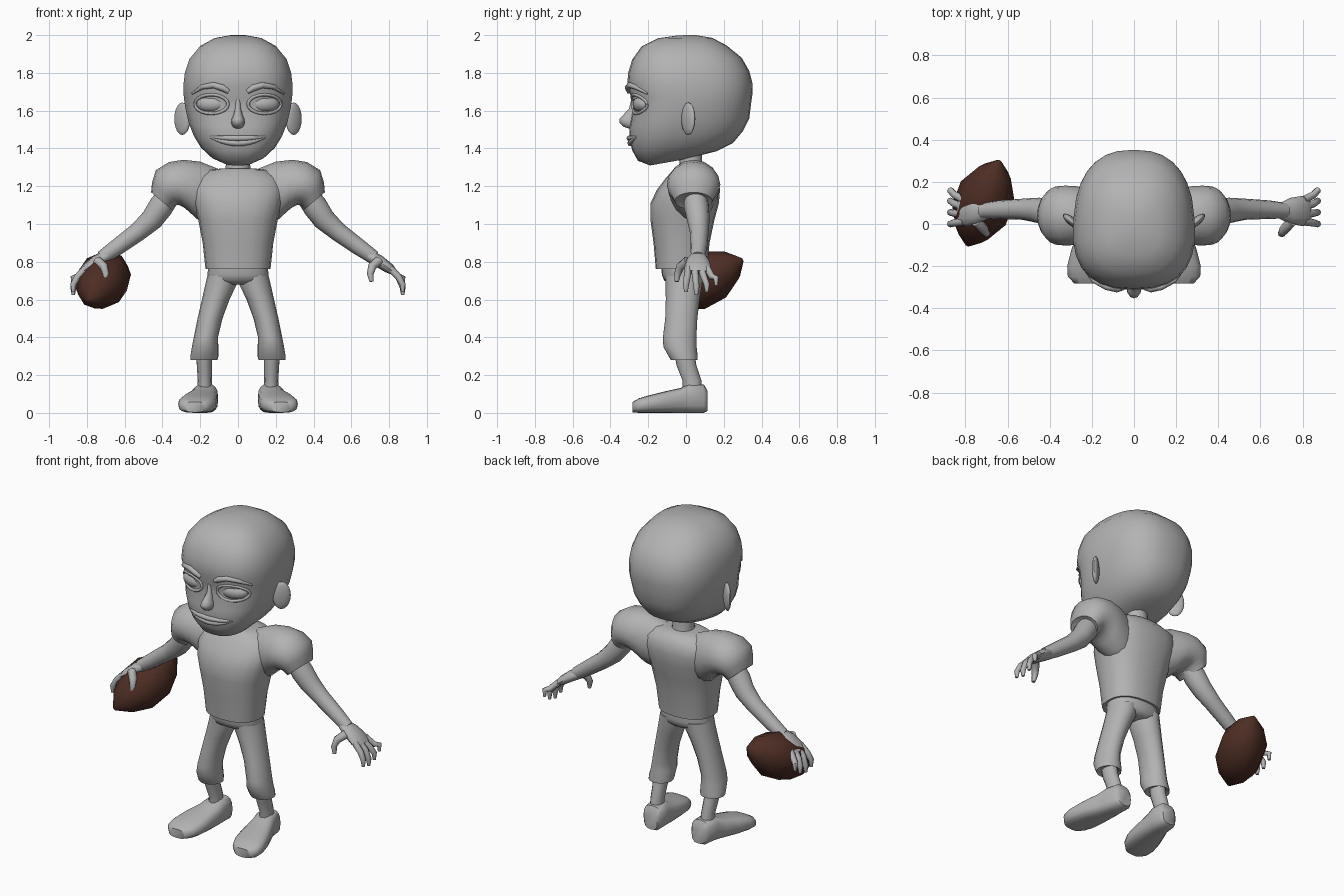
import bpy, bmesh, math
from mathutils import Vector, Matrix
from mathutils.bvhtree import BVHTree


def material(name, rgb):
    m = bpy.data.materials.new(name)
    m.diffuse_color = (*rgb, 1)
    return m


GREY = material("plain grey", (0.45, 0.45, 0.45))
BROWN = material("dark brown", (0.075, 0.027, 0.018))


def finish(bm, name, mat, sharp=50):
    bmesh.ops.recalc_face_normals(bm, faces=bm.faces)
    me = bpy.data.meshes.new(name)
    bm.to_mesh(me)
    bm.free()
    me.materials.append(mat)
    me.shade_smooth()
    me.set_sharp_from_angle(angle=math.radians(sharp))
    ob = bpy.data.objects.new(name, me)
    bpy.context.collection.objects.link(ob)
    return ob


def loft(name, rings, n=16, power=2.0, skew=0.0, s=1, mat=GREY, sharp=50):
    """Skin over rings (a, b, side): a-b is one diameter, side the other half axis."""
    bm = bmesh.new()
    loops = []
    for a, b, side in rings:
        a, b, side = Vector(a), Vector(b), Vector(side)
        loop = []
        for i in range(n):
            t = 2 * math.pi * i / n
            c, d = (math.copysign(abs(f) ** (2 / power), f) for f in (math.cos(t), math.sin(t)))
            p = (a + b) / 2 + (a - b) / 2 * c + side * d * (1 + skew * c)
            loop.append(bm.verts.new((p.x * s, p.y, p.z)))
        loops.append(loop)
    for p, q in zip(loops, loops[1:]):
        for i in range(n):
            j = (i + 1) % n
            bm.faces.new((p[i], p[j], q[j], q[i]))
    bm.faces.new(loops[0])
    bm.faces.new(loops[-1])
    return finish(bm, name, mat, sharp)


def upright(rows, cx=0.0):
    """Rings from rows (z, front y, back y, half width[, centre x])."""
    out = []
    for z, f, b, w, *c in rows:
        x = c[0] if c else cx
        out.append(((x, f, z), (x, b, z), (w, 0, 0)))
    return out


def tube(name, pts, radii, n=8, s=1, mat=GREY, ref=(0, 1, 0)):
    pts = [Vector(p) for p in pts]
    rings = []
    for i, p in enumerate(pts):
        t = (pts[min(i + 1, len(pts) - 1)] - pts[max(i - 1, 0)]).normalized()
        u = t.cross(Vector(ref)).normalized()
        w = t.cross(u).normalized()
        rings.append((p + u * radii[i], p - u * radii[i], w * radii[i]))
    return loft(name, rings, n, s=s, mat=mat, sharp=70)


def ellipsoid(name, centre, radii, turn=0.0):
    bm = bmesh.new()
    bmesh.ops.create_uvsphere(bm, u_segments=16, v_segments=10, radius=1)
    bm.transform(Matrix.Translation(centre) @ Matrix.Rotation(turn, 4, 'Z')
                 @ Matrix.Diagonal((*radii, 1)))
    return finish(bm, name, GREY)


# Head: rings tilt up towards the back along the jaw
head_rows = [  # front y, front z, back y, back z, half width
    (-0.19, 1.31, -0.02, 1.34, 0.07), (-0.255, 1.335, 0.16, 1.385, 0.14),
    (-0.285, 1.39, 0.25, 1.43, 0.195), (-0.30, 1.45, 0.30, 1.49, 0.232),
    (-0.298, 1.52, 0.335, 1.56, 0.26), (-0.283, 1.60, 0.345, 1.64, 0.278),
    (-0.287, 1.66, 0.352, 1.69, 0.286), (-0.312, 1.73, 0.352, 1.745, 0.288),
    (-0.306, 1.80, 0.335, 1.81, 0.28), (-0.285, 1.87, 0.295, 1.88, 0.256),
    (-0.235, 1.94, 0.215, 1.945, 0.20), (-0.15, 1.983, 0.14, 1.985, 0.125),
    (-0.04, 1.999, 0.05, 2.0, 0.04)]
head = loft("head", [((0, fy, fz), (0, by, bz), (w, 0, 0)) for fy, fz, by, bz, w in head_rows],
            n=28, power=2.5, skew=0.08)
tree = BVHTree.FromPolygons([v.co for v in head.data.vertices],
                            [tuple(p.vertices) for p in head.data.polygons])


def on_face(x, z, out=0.0):
    hit = tree.ray_cast(Vector((x, -2, z)), Vector((0, 1, 0)))[0]
    return Vector((x, hit.y - out, z))


# Nose and lips
loft("nose", upright([(1.66, -0.29, -0.25, 0.014), (1.61, -0.302, -0.25, 0.016),
                      (1.575, -0.335, -0.25, 0.025), (1.555, -0.353, -0.25, 0.034),
                      (1.535, -0.352, -0.25, 0.036), (1.515, -0.332, -0.25, 0.028),
                      (1.505, -0.30, -0.25, 0.018)]), n=12)
for lip, drop, rad in (("upper_lip", 0.0, 0.011), ("lower_lip", 0.026, 0.012)):
    xs = [-0.145 + 0.029 * i for i in range(11)]
    tube(lip, [on_face(x, 1.462 - (0.008 + drop) * (1 - (x / 0.15) ** 2)) for x in xs],
         [0.004 + rad * (1 - (x / 0.15) ** 2) for x in xs])

for s, side in ((1, "left"), (-1, "right")):
    # Eyes with lids, brows, ears
    ellipsoid(side + "_eye", on_face(s * 0.14, 1.635, -0.03), (0.083, 0.045, 0.045), s * 0.25)
    ring = [2 * math.pi * i / 20 for i in range(21)]
    tube(side + "_eyelid", [on_face(s * (0.14 + 0.087 * math.cos(t)), 1.635 + 0.05 * math.sin(t))
                            for t in ring], [0.009] * 21, n=6)
    brow = [(0.05, 1.70), (0.08, 1.72), (0.13, 1.735), (0.19, 1.725), (0.243, 1.69)]
    tube(side + "_brow", [on_face(s * x, z, 0.004) for x, z in brow],
         [0.012, 0.018, 0.016, 0.013, 0.005])
    ellipsoid(side + "_ear", (s * 0.295, 0.012, 1.557), (0.053, 0.02, 0.086), s * 0.7)

    # Padded shoulder and sleeve: top x, z, bottom x, z, half depth
    sleeve = [(0.10, 1.29, 0.14, 1.00, 0.09), (0.20, 1.33, 0.21, 1.02, 0.125),
              (0.29, 1.34, 0.265, 1.07, 0.14), (0.365, 1.328, 0.29, 1.09, 0.142),
              (0.435, 1.285, 0.31, 1.10, 0.138), (0.455, 1.22, 0.325, 1.10, 0.12),
              (0.46, 1.168, 0.35, 1.075, 0.10), (0.435, 1.16, 0.37, 1.10, 0.06)]
    loft(side + "_sleeve", [((a, 0.04, b), (c, 0.04, d), (0, w, 0)) for a, b, c, d, w in sleeve], s=s)

    # Arm, palm, thumb and fingers
    tube(side + "_arm", [(0.36, 0.05, 1.16), (0.41, 0.055, 1.09), (0.455, 0.065, 1.025),
                         (0.53, 0.07, 0.958), (0.64, 0.068, 0.878), (0.72, 0.063, 0.822)],
         [0.06, 0.066, 0.06, 0.05, 0.044, 0.037], n=12, s=s)
    palm = [(0.705, 0.862, 0.675, 0.805, 0.037), (0.765, 0.83, 0.72, 0.78, 0.062),
            (0.82, 0.785, 0.78, 0.745, 0.072), (0.84, 0.755, 0.805, 0.735, 0.068)]
    loft(side + "_palm", [((a, 0.062, b), (c, 0.062, d), (0, w, 0)) for a, b, c, d, w in palm],
         n=12, s=s)
    tube(side + "_thumb", [(0.745, 0.01, 0.805), (0.71, -0.03, 0.775), (0.70, -0.045, 0.735),
                           (0.707, -0.05, 0.695)], [0.026, 0.023, 0.018, 0.011], s=s)
    for i, (tip_y, tip_z) in enumerate(((0.0, 0.64), (0.055, 0.625), (0.11, 0.64), (0.16, 0.675))):
        y = 0.012 + 0.034 * i
        tube(f"{side}_finger_{i + 1}",
             [(0.805, y, 0.765), (0.85, (y + tip_y) / 2, 0.72),
              (0.872, tip_y, tip_z + 0.04), (0.872, tip_y, tip_z)],
             [0.019, 0.018, 0.016, 0.009], s=s)

    # Trouser leg, ankle and shoe
    loft(side + "_trouser_leg", upright([
        (0.73, -0.11, 0.09, 0.078, 0.083), (0.68, -0.108, 0.085, 0.083, 0.09),
        (0.60, -0.107, 0.072, 0.073, 0.118), (0.50, -0.11, 0.06, 0.066, 0.148),
        (0.40, -0.122, 0.055, 0.064, 0.17), (0.35, -0.12, 0.056, 0.07, 0.174),
        (0.30, -0.092, 0.062, 0.074, 0.178), (0.28, -0.08, 0.062, 0.072, 0.18),
        (0.29, -0.06, 0.045, 0.045, 0.18)]), s=s)
    loft(side + "_ankle", upright([(0.32, -0.062, 0.045, 0.042, 0.18), (0.25, -0.05, 0.055, 0.04, 0.178),
                                   (0.17, -0.018, 0.082, 0.037, 0.176),
                                   (0.10, -0.018, 0.085, 0.04, 0.176)]), n=12, s=s)
    shoe = [(0.115, 0.115, 0.01, 0.045, 0.165), (0.095, 0.15, 0.0, 0.062, 0.167),
            (0.02, 0.155, 0.0, 0.068, 0.173), (-0.03, 0.132, 0.0, 0.078, 0.183),
            (-0.12, 0.112, 0.0, 0.095, 0.202), (-0.20, 0.092, 0.0, 0.10, 0.217),
            (-0.25, 0.077, 0.0, 0.088, 0.226), (-0.282, 0.058, 0.003, 0.055, 0.228)]
    loft(side + "_shoe", [((x, y, t), (x, y, b), (w, 0, 0)) for y, t, b, w, x in shoe],
         power=2.8, s=s)

# Neck, shirt and waist
loft("neck", upright([(1.25, -0.05, 0.10, 0.07), (1.32, -0.035, 0.085, 0.064),
                      (1.42, -0.04, 0.085, 0.064)]))
loft("shirt", upright([(0.765, -0.12, 0.08, 0.14), (0.762, -0.16, 0.11, 0.172),
                       (0.90, -0.172, 0.125, 0.187), (1.02, -0.188, 0.15, 0.21),
                       (1.11, -0.188, 0.174, 0.235), (1.18, -0.155, 0.18, 0.25),
                       (1.24, -0.11, 0.172, 0.235), (1.285, -0.07, 0.135, 0.16),
                       (1.295, -0.05, 0.10, 0.08)]), n=20, power=2.4)
loft("waist", upright([(0.78, -0.13, 0.095, 0.155), (0.73, -0.128, 0.098, 0.163),
                       (0.70, -0.115, 0.092, 0.158), (0.68, -0.08, 0.07, 0.09)]), n=20, power=2.3)

# Ball held in the right hand
tail, tip = Vector((-0.79, -0.10, 0.595)), Vector((-0.64, 0.298, 0.81))
tube("ball", [tail.lerp(tip, f) for f in (0.0, 0.14, 0.36, 0.64, 0.86, 1.0)],
     [0.012, 0.082, 0.136, 0.136, 0.082, 0.012], n=8, mat=BROWN, ref=(0, 0, 1))
